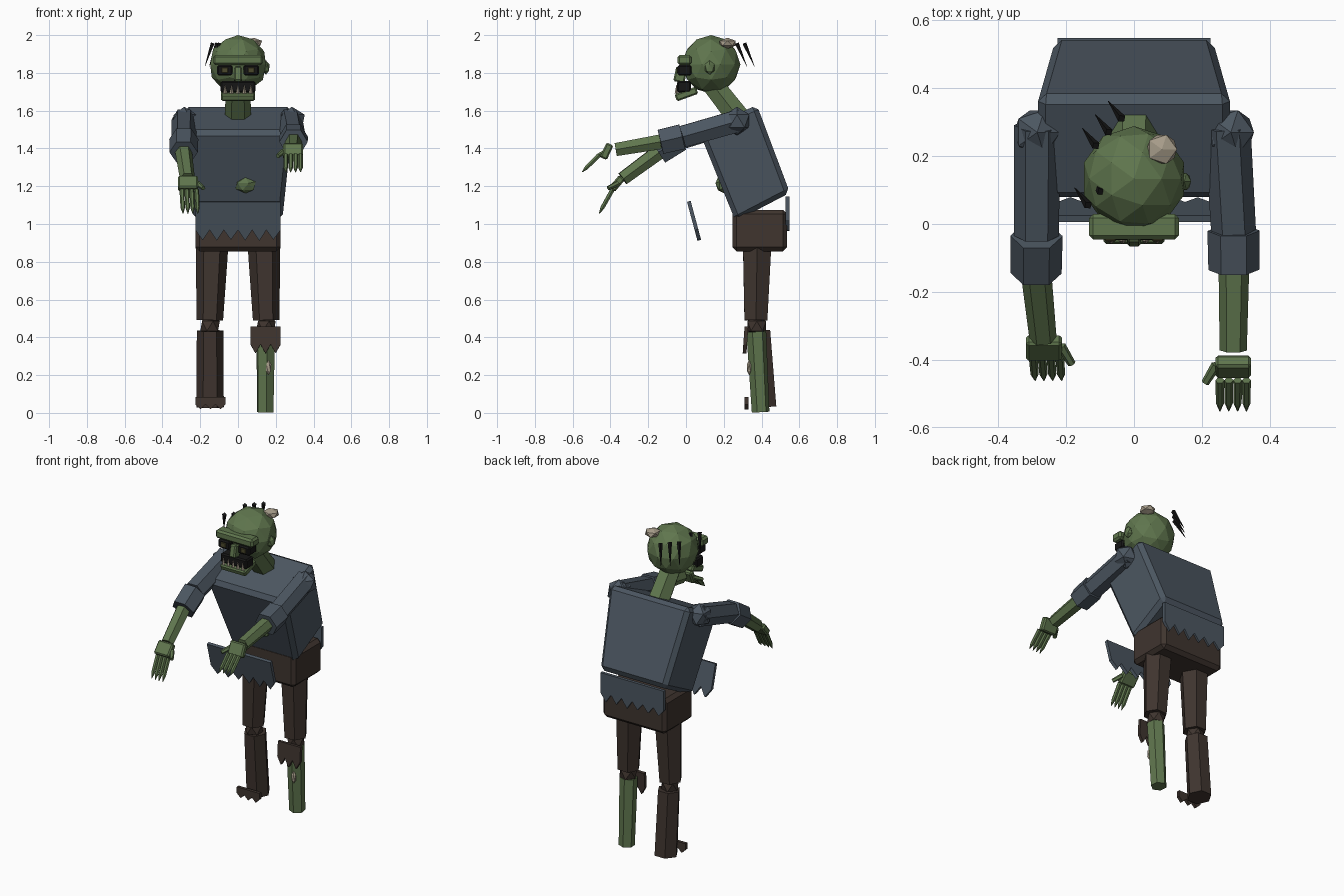
import bpy, bmesh, random
from math import radians, pi
from mathutils import Vector, Matrix

random.seed(4)
if "Cube" in bpy.data.objects:
    bpy.data.objects.remove(bpy.data.objects["Cube"])


def material(name, rgb):
    m = bpy.data.materials.new(name)
    m.use_nodes = True
    m.diffuse_color = (*rgb, 1)
    m.node_tree.nodes["Principled BSDF"].inputs["Base Color"].default_value = (*rgb, 1)
    return m


SKIN = material("green skin", (0.115, 0.18, 0.075))
SHIRT = material("slate shirt", (0.072, 0.094, 0.12))
TROUSERS = material("brown trousers", (0.05, 0.035, 0.028))
BLACK = material("black", (0.008, 0.008, 0.008))
BONE = material("bone", (0.38, 0.33, 0.25))
EYE = material("dull olive eye", (0.07, 0.065, 0.025))


def finish(name, bm, mat, bevel=0):
    bmesh.ops.recalc_face_normals(bm, faces=bm.faces)
    if bevel:
        bmesh.ops.bevel(bm, geom=bm.edges[:], offset=bevel, segments=1, affect='EDGES')
    mesh = bpy.data.meshes.new(name)
    bm.to_mesh(mesh)
    bm.free()
    mesh.materials.append(mat)
    obj = bpy.data.objects.new(name, mesh)
    bpy.context.collection.objects.link(obj)
    return obj


def box(name, centre, size, mat, tilt=0, bevel=0.008):
    bm = bmesh.new()
    bmesh.ops.create_cube(bm, size=1, matrix=Matrix.Diagonal((*size, 1)))
    obj = finish(name, bm, mat, bevel)
    obj.location = centre
    obj.rotation_euler.x = radians(tilt)
    return obj


def limb(name, a, b, r1, r2, mat, sides=6, spin=pi / 6):
    """Tapered prism running from point a to point b."""
    a, b = Vector(a), Vector(b)
    bm = bmesh.new()
    bmesh.ops.create_cone(bm, cap_ends=True, segments=sides, radius1=r1, radius2=r2,
                          depth=(b - a).length, matrix=Matrix.Rotation(spin, 4, 'Z'))
    obj = finish(name, bm, mat)
    obj.location = (a + b) / 2
    obj.rotation_euler = (b - a).to_track_quat('Z', 'Y').to_euler()
    return obj


def blob(name, centre, radii, mat, detail=1, tilt=0):
    bm = bmesh.new()
    bmesh.ops.create_icosphere(bm, subdivisions=detail, radius=1,
                               matrix=Matrix.Diagonal((*radii, 1)))
    obj = finish(name, bm, mat)
    obj.location = centre
    obj.rotation_euler.x = radians(tilt)
    return obj


def torn(name, centre, width, length, notch, teeth, mat, tilt=0, thick=0.02):
    """Hanging plate with a ragged lower edge; centre is the middle of its top."""
    bm = bmesh.new()
    pts = [(width / 2, 0), (-width / 2, 0)]
    for i in range(teeth * 2 + 1):
        depth = length - random.uniform(0, 0.3) * notch if i % 2 else length - notch
        pts.append((width * (i / (teeth * 2) - 0.5), -depth))
    face = bm.faces.new([bm.verts.new((x, -thick / 2, z)) for x, z in pts])
    ext = bmesh.ops.extrude_face_region(bm, geom=[face])
    moved = [v for v in ext["geom"] if isinstance(v, bmesh.types.BMVert)]
    bmesh.ops.translate(bm, verts=moved, vec=(0, thick, 0))
    obj = finish(name, bm, mat)
    obj.location = centre
    obj.rotation_euler.x = radians(tilt)
    return obj


# Torso: leaning block, broader at the shoulders
bm = bmesh.new()
bmesh.ops.create_cube(bm, size=1)
for v in bm.verts:
    top, back = v.co.z > 0, v.co.y > 0
    side = 1 if v.co.x > 0 else -1
    y, z = {(True, True): (0.375, 1.63), (True, False): (0.07, 1.49),
            (False, True): (0.55, 1.165), (False, False): (0.262, 1.015)}[top, back]
    v.co = (side * (0.285 if top else 0.235), y, z)
finish("torso", bm, SHIRT, 0.025)
blob("belly_wound", (0.04, 0.185, 1.205), (0.06, 0.028, 0.045), SKIN, tilt=20)

# Ragged shirt hem and hips
torn("front_shirt_hem", (0, 0.015, 1.12), 0.45, 0.215, 0.06, 6, SHIRT, 15)
torn("back_shirt_hem", (0, 0.537, 1.145), 0.45, 0.185, 0.06, 6, SHIRT)
box("hips", (0, 0.39, 0.965), (0.45, 0.29, 0.22), TROUSERS, bevel=0.022)

# Legs
for side, s in (("left", 1), ("right", -1)):
    limb(side + "_thigh", (s * 0.135, 0.378, 0.97), (s * 0.149, 0.37, 0.49),
         0.09, 0.07, TROUSERS)
    blob(side + "_knee", (s * 0.148, 0.375, 0.46), (0.058, 0.058, 0.058), TROUSERS)
limb("right_shin", (-0.148, 0.385, 0.435), (-0.148, 0.415, 0.03), 0.07, 0.073, TROUSERS)
limb("left_shin", (0.147, 0.372, 0.43), (0.144, 0.395, 0.004), 0.053, 0.047, SKIN, spin=0)
torn("left_torn_cuff", (0.146, 0.32, 0.457), 0.16, 0.145, 0.05, 3, TROUSERS, -4)
torn("right_torn_cuff", (-0.146, 0.32, 0.085), 0.16, 0.075, 0.035, 3, TROUSERS)
blob("shin_bone", (0.162, 0.334, 0.24), (0.016, 0.014, 0.04), BONE)

# Arms: shoulder, elbow, wrist, hand centre, finger root, finger tip
arms = {
    "left": ((0.275, 0.29, 1.55), (0.293, -0.02, 1.462), (0.294, -0.135, 1.435),
             (0.292, -0.372, 1.394), (0.292, -0.42, 1.385),
             (0.292, -0.46, 1.365), (0.292, -0.55, 1.275)),
    "right": ((-0.285, 0.29, 1.55), (-0.287, -0.035, 1.45), (-0.288, -0.145, 1.38),
              (-0.268, -0.335, 1.24), (-0.265, -0.365, 1.215),
              (-0.258, -0.39, 1.18), (-0.252, -0.46, 1.055)),
}
for side, (shoulder, elbow, cuff, wrist, palm, root, tip) in arms.items():
    s = 1 if side == "left" else -1
    blob(side + "_shoulder", (s * 0.285, 0.27, 1.545), (0.076, 0.076, 0.076), SHIRT)
    limb(side + "_sleeve", shoulder, elbow, 0.068, 0.066, SHIRT)
    limb(side + "_sleeve_cuff", elbow, cuff, 0.077, 0.075, SHIRT)
    limb(side + "_forearm", cuff, wrist, 0.045, 0.04, SKIN)
    box(side + "_hand", palm, (0.105, 0.04, 0.085), SKIN, -25 if s > 0 else -40)
    for i in range(4):
        off = Vector(((i - 1.5) * 0.026, 0, 0))
        a, b = Vector(root) + off, Vector(tip) + off
        knuckle = a.lerp(b, 0.75)
        limb(f"{side}_finger_{i + 1}", a, knuckle, 0.013, 0.012, SKIN)
        limb(f"{side}_fingertip_{i + 1}", knuckle, b, 0.012, 0.002, SKIN)
    inner = Vector(palm) + Vector((-0.05 if s > 0 else 0.05, 0.005, 0))
    limb(side + "_thumb", inner, inner + Vector((-s * 0.032, -0.052, -0.025)),
         0.015, 0.012, SKIN)

# Neck and head
limb("neck", (0, 0.28, 1.56), (0, 0.14, 1.74), 0.07, 0.064, SKIN)
blob("head", (0, 0.133, 1.845), (0.155, 0.155, 0.155), SKIN, detail=2)
blob("left_ear", (0.148, 0.125, 1.828), (0.022, 0.03, 0.038), SKIN)
blob("exposed_skull", (0.082, 0.22, 1.957), (0.05, 0.05, 0.029), BONE)

# Face
box("brow", (0, -0.008, 1.868), (0.265, 0.075, 0.054), SKIN, bevel=0.012)
for side, s in (("left", 1), ("right", -1)):
    box(side + "_eye_socket", (s * 0.07, -0.008, 1.814), (0.082, 0.075, 0.054), BLACK)
    box(side + "_eye", (s * 0.07, -0.046, 1.814), (0.034, 0.01, 0.03), EYE, bevel=0.003)
box("nose", (0, -0.03, 1.79), (0.042, 0.06, 0.08), SKIN, -12)
box("mouth", (0, -0.01, 1.727), (0.185, 0.075, 0.06), BLACK)
box("jaw", (0, 0.002, 1.688), (0.18, 0.12, 0.04), SKIN, 20)
for i in range(5):
    x = (i - 2) * 0.034
    limb(f"tooth_{i + 1}", (x, -0.049, 1.692), (x, -0.05, 1.735), 0.011, 0.001, BONE, 4, 0)

# Sparse hair: two rows of downward spikes
for row, start in (("front", (-0.135, 0.055)), ("back", (-0.112, 0.23))):
    for i in range(3):
        a = Vector((start[0] + i * 0.038, start[1] + i * 0.04, 1.955))
        limb(f"{row}_hair_{i + 1}", a, a + Vector((-0.04, 0.052, -0.12)),
             0.013, 0.001, BLACK, 4, 0)
